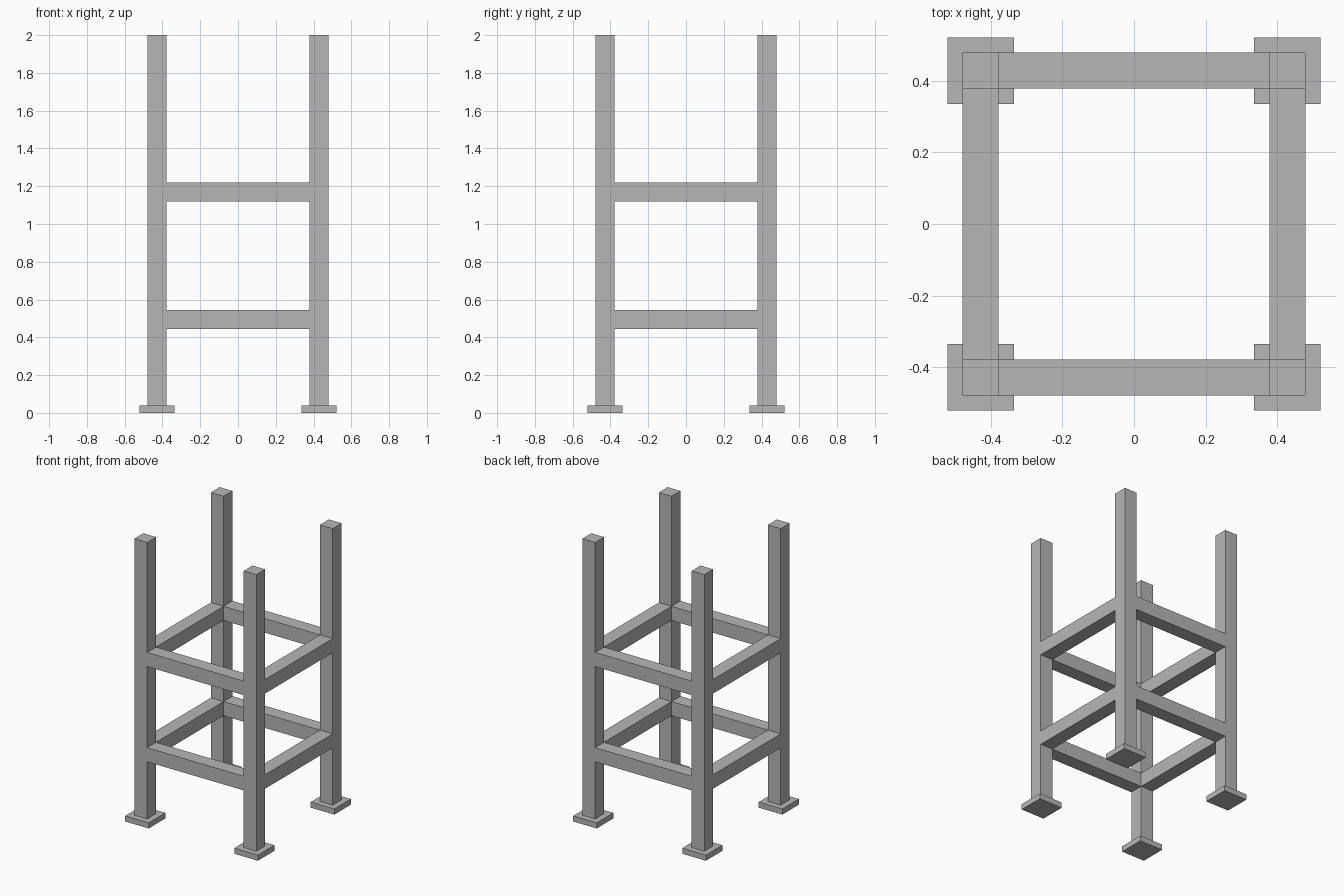
import bpy

cube = bpy.data.objects.get("Cube")
if cube:
    bpy.data.objects.remove(cube, do_unlink=True)

grey = bpy.data.materials.new("plain_grey")
grey.use_nodes = True
colour = (0.47, 0.47, 0.47, 1)
grey.diffuse_color = colour
grey.node_tree.nodes["Principled BSDF"].inputs["Base Color"].default_value = colour


def box(name, centre, size):
    bpy.ops.mesh.primitive_cube_add(size=1, location=centre)
    obj = bpy.context.object
    obj.name = name
    obj.scale = size
    bpy.ops.object.transform_apply(location=False, rotation=False, scale=True)
    obj.data.materials.append(grey)
    return obj


BEAM = 0.10           # square section of posts and rails
CORNER = 0.428        # post centre distance from the axis
FOOT, FOOT_H = 0.185, 0.04
HEIGHT = 2.0
SPAN = 2 * CORNER - BEAM

# Corner posts on square foot plates
for y, depth in ((-CORNER, "front"), (CORNER, "back")):
    for x, side in ((-CORNER, "right"), (CORNER, "left")):
        box(f"{depth}_{side}_post", (x, y, (HEIGHT + FOOT_H) / 2),
            (BEAM, BEAM, HEIGHT - FOOT_H))
        box(f"{depth}_{side}_foot", (x, y, FOOT_H / 2), (FOOT, FOOT, FOOT_H))

# Two rings of rails, flush with the posts
for level, z in (("lower", 0.495), ("upper", 1.17)):
    for sign, depth, side in ((-1, "front", "right"), (1, "back", "left")):
        box(f"{level}_{depth}_rail", (0, sign * CORNER, z), (SPAN, BEAM, BEAM))
        box(f"{level}_{side}_rail", (sign * CORNER, 0, z), (BEAM, SPAN, BEAM))
